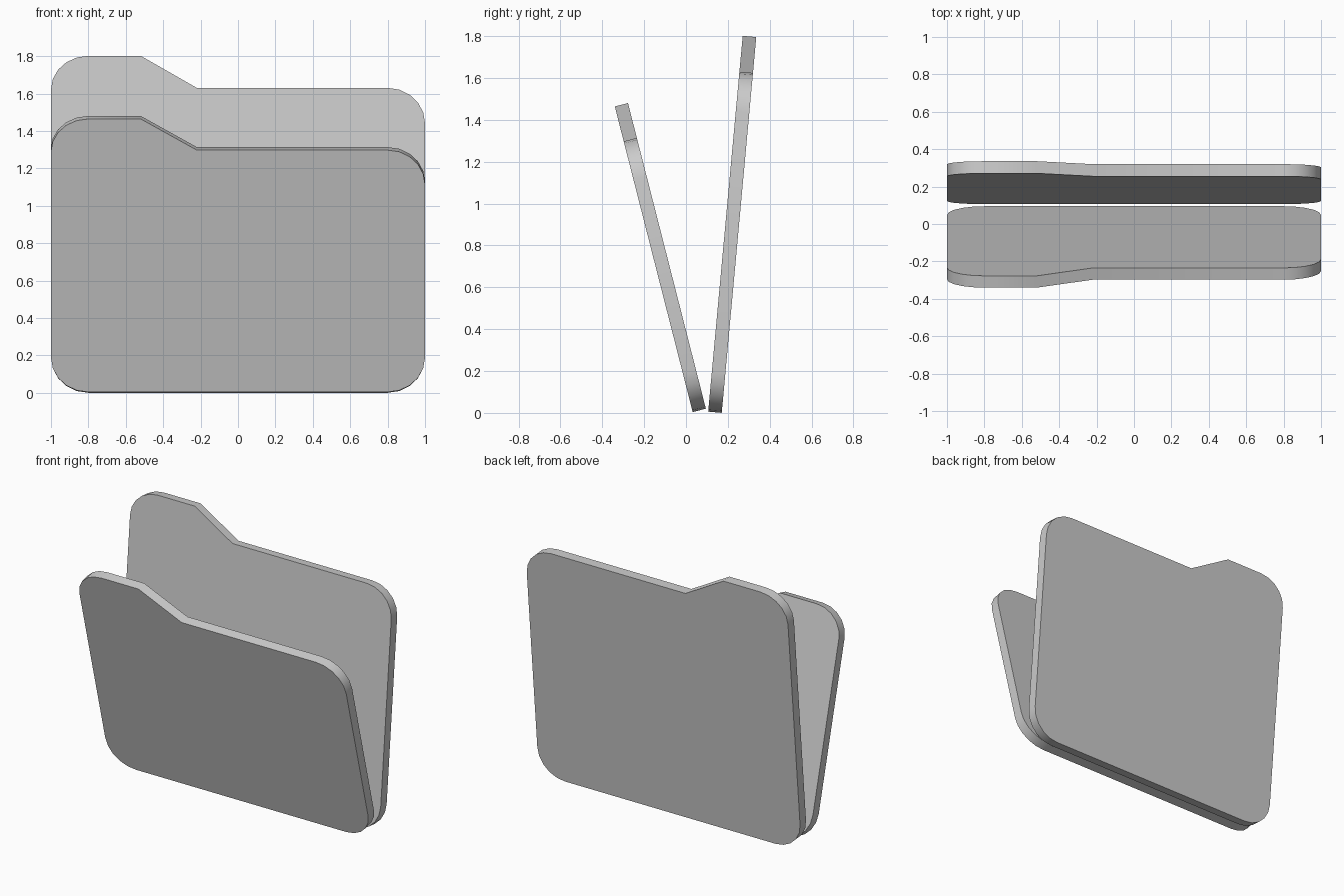
import bpy, bmesh, math
from mathutils import Matrix

if "Cube" in bpy.data.objects:
    bpy.data.objects.remove(bpy.data.objects["Cube"])

THICK = 0.065
SEG = 5


def corner(cx, cz, rx, rz, start):
    """Quarter-ellipse corner, counter-clockwise from the start angle."""
    pts = []
    for i in range(SEG + 1):
        a = math.radians(start + 90 * i / SEG)
        pts.append((cx + rx * math.cos(a), cz + rz * math.sin(a)))
    return pts


def panel(name, height, tilt, y, z):
    """Tabbed rounded board hinged on its lower front edge, leaning by tilt degrees."""
    r = 0.2
    shoulder = height - 0.172
    outline = corner(-1 + r, 0.19, r, 0.19, 180)
    outline += corner(1 - r, 0.19, r, 0.19, 270)
    outline += corner(1 - r, shoulder - 0.19, r, 0.19, 0)
    outline += [(-0.22, shoulder), (-0.52, height)]
    outline += corner(-1 + r, height - 0.18, r, 0.18, 90)

    bm = bmesh.new()
    face = bm.faces.new([bm.verts.new((x, 0, h)) for x, h in outline])
    ext = bmesh.ops.extrude_face_region(bm, geom=[face])
    moved = [v for v in ext["geom"] if isinstance(v, bmesh.types.BMVert)]
    bmesh.ops.translate(bm, verts=moved, vec=(0, THICK, 0))
    bmesh.ops.recalc_face_normals(bm, faces=bm.faces)
    bm.transform(Matrix.Translation((0, y, z)) @ Matrix.Rotation(math.radians(-tilt), 4, 'X'))

    mesh = bpy.data.meshes.new(name)
    bm.to_mesh(mesh)
    bm.free()
    obj = bpy.data.objects.new(name, mesh)
    bpy.context.collection.objects.link(obj)
    bpy.ops.object.select_all(action='DESELECT')
    obj.select_set(True)
    bpy.context.view_layer.objects.active = obj
    bpy.ops.object.shade_smooth_by_angle(angle=math.radians(30))
    return obj


# Rear cover with the taller tab, leaning slightly back
panel("back_cover", 1.803, 5.25, 0.106, 0.006)
# Shorter front cover, leaning forward
panel("front_cover", 1.507, -14.3, 0.032, 0.004)
